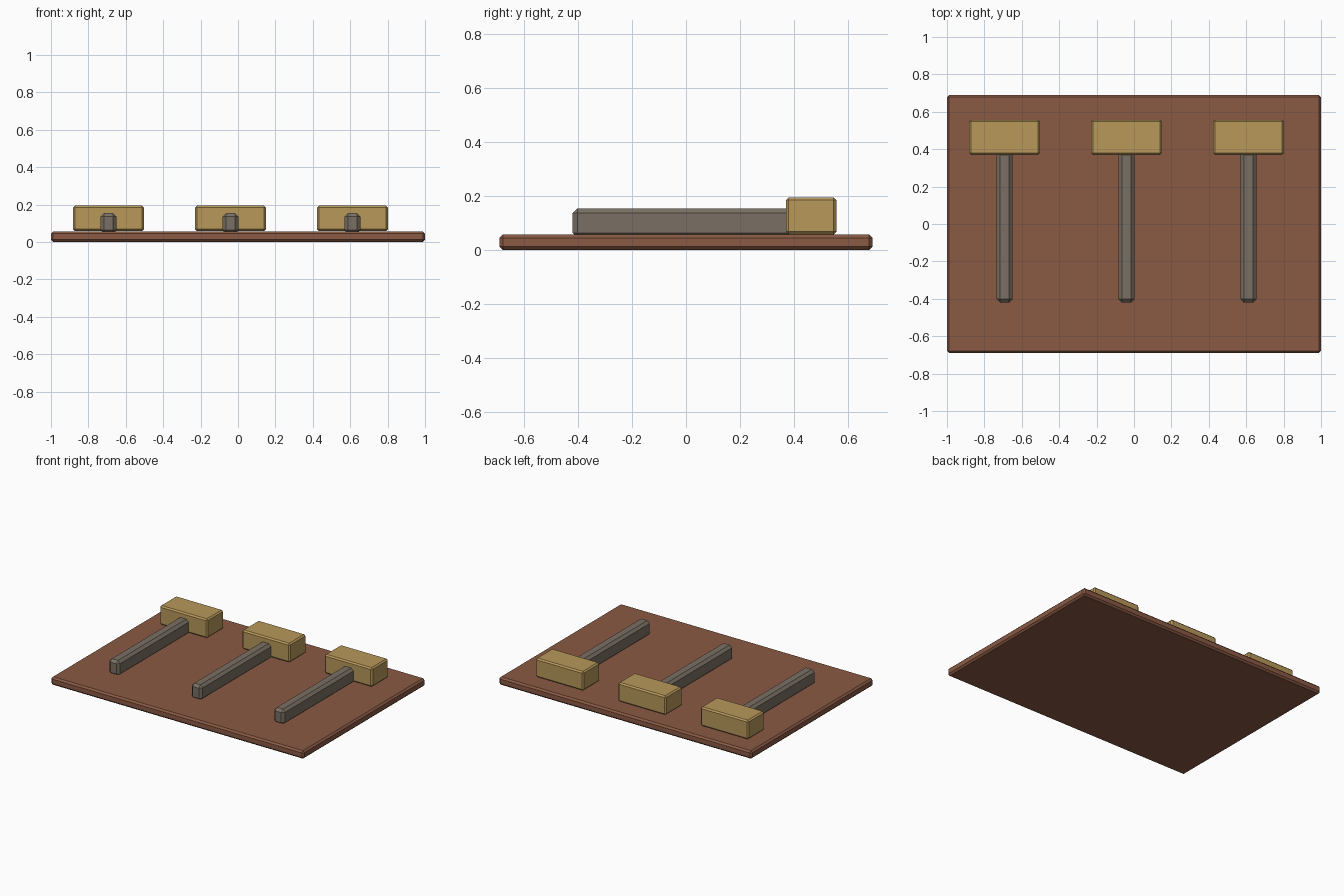
import bpy
import bmesh
from mathutils import Vector

if "Cube" in bpy.data.objects:
    bpy.data.objects.remove(bpy.data.objects["Cube"])


def material(name, rgb):
    mat = bpy.data.materials.new(name)
    linear = [((c / 255 + 0.055) / 1.055) ** 2.4 for c in rgb]
    mat.diffuse_color = (*linear, 1.0)
    mat.use_nodes = True
    mat.node_tree.nodes["Principled BSDF"].inputs["Base Color"].default_value = mat.diffuse_color
    return mat


def chamfered_box(name, low, high, chamfer, mat):
    """Box between two corners with one flat chamfer on every edge."""
    low, high = Vector(low), Vector(high)
    bm = bmesh.new()
    bmesh.ops.create_cube(bm, size=1)
    bmesh.ops.scale(bm, vec=high - low, verts=bm.verts)
    bmesh.ops.translate(bm, vec=(low + high) / 2, verts=bm.verts)
    bmesh.ops.bevel(bm, geom=bm.edges[:], offset=chamfer, segments=1,
                    profile=0.5, affect='EDGES')
    mesh = bpy.data.meshes.new(name)
    bm.to_mesh(mesh)
    bm.free()
    mesh.materials.append(mat)
    obj = bpy.data.objects.new(name, mesh)
    bpy.context.collection.objects.link(obj)
    return obj


brown = material("brown_wood", (138, 90, 68))
tan = material("tan_wood", (184, 152, 90))
grey = material("warm_grey", (122, 112, 100))

# Backing board
chamfered_box("board", (-1, -0.69, 0), (1, 0.69, 0.057), 0.012, brown)

# Three mallets: a block head with a handle running toward the front
for i, x in enumerate((-0.692, -0.04, 0.612), 1):
    chamfered_box(f"mallet_head_{i}", (x - 0.189, 0.37, 0.058),
                  (x + 0.189, 0.557, 0.194), 0.01, tan)
    chamfered_box(f"mallet_handle_{i}", (x - 0.042, -0.42, 0.045),
                  (x + 0.042, 0.40, 0.154), 0.018, grey)
